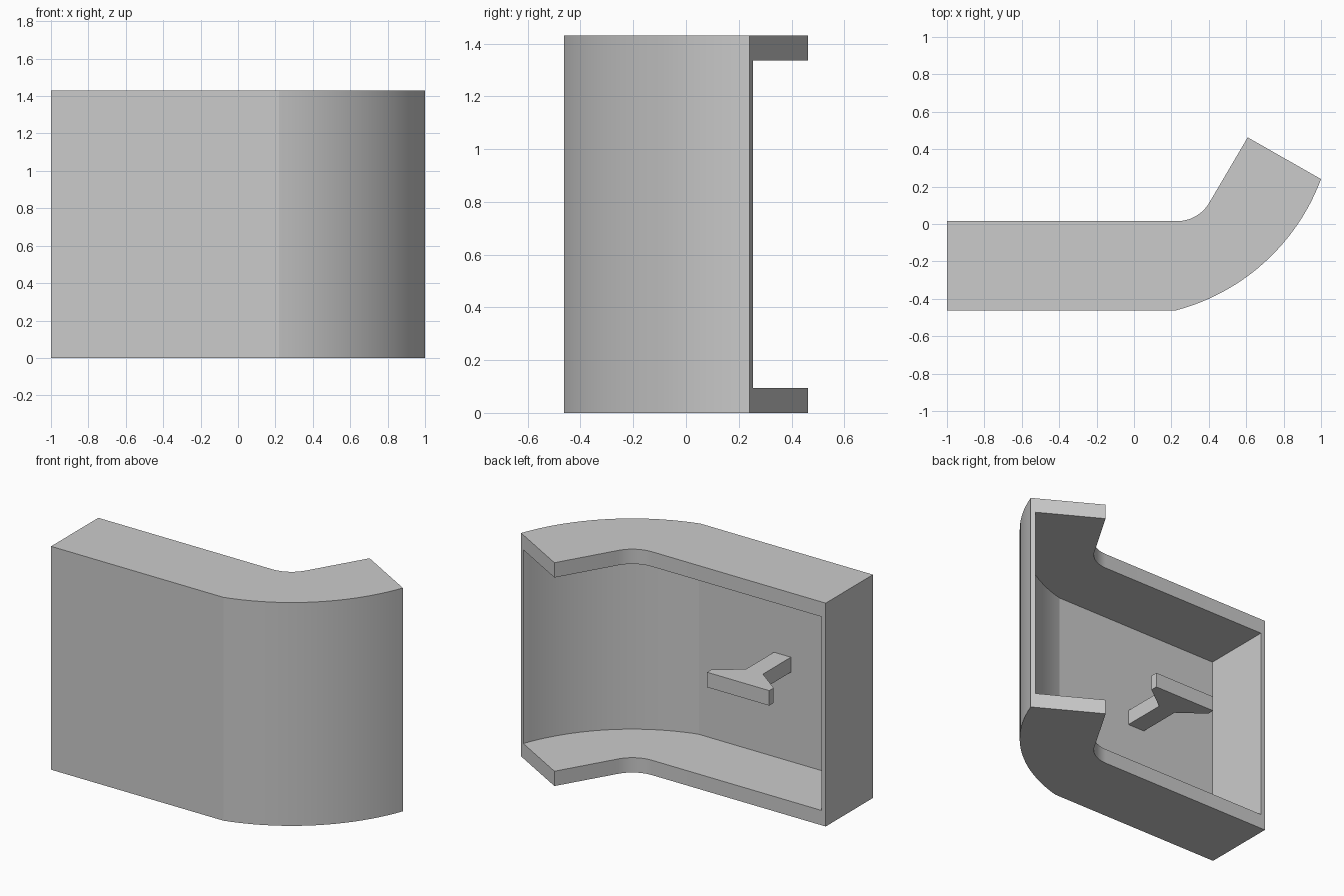
import bpy, bmesh, math
from mathutils import Vector

cube = bpy.data.objects.get("Cube")
if cube:
    bpy.data.objects.remove(cube, do_unlink=True)

HEIGHT, SLAB, WALL = 1.43, 0.095, 0.03

grey = bpy.data.materials.new("light grey")
grey.use_nodes = True
grey.diffuse_color = (0.6, 0.6, 0.6, 1)
grey.node_tree.nodes["Principled BSDF"].inputs["Base Color"].default_value = (0.6, 0.6, 0.6, 1)


def arc(cx, cy, r, a0, a1, n):
    """Points on a circle from angle a0 to a1 in radians."""
    return [(cx + r * math.cos(a0 + (a1 - a0) * i / n),
             cy + r * math.sin(a0 + (a1 - a0) * i / n)) for i in range(n + 1)]


def prism(name, outline, z0, z1):
    """Extrude a plan outline from z0 to z1."""
    bm = bmesh.new()
    face = bm.faces.new([bm.verts.new((x, y, z0)) for x, y in outline])
    top = bmesh.ops.extrude_face_region(bm, geom=[face])["geom"]
    bmesh.ops.translate(bm, vec=(0, 0, z1 - z0),
                        verts=[v for v in top if isinstance(v, bmesh.types.BMVert)])
    bmesh.ops.recalc_face_normals(bm, faces=bm.faces)
    mesh = bpy.data.meshes.new(name)
    bm.to_mesh(mesh)
    bm.free()
    mesh.materials.append(grey)
    obj = bpy.data.objects.new(name, mesh)
    bpy.context.collection.objects.link(obj)
    return obj


# Front bow: circle through both ends of the curved section
start, end = Vector((0.22, -0.463)), Vector((1.0, 0.24))
chord = end - start
half = math.radians(27.5)
radius = chord.length / 2 / math.sin(half)
normal = Vector((-chord.y, chord.x)).normalized()
centre = (start + end) / 2 + normal * radius * math.cos(half)
mid = math.atan2(-normal.y, -normal.x)
outer_bow = arc(*centre, radius, mid - half, mid + half, 24)
inner_bow = arc(*centre, radius - WALL, mid - half, mid + half, 24)

# Solid body with a rounded inner bend
bend = arc(0.23, 0.215, 0.2, math.radians(-30), math.radians(-90), 12)
outline = [(-1, -0.463)] + outer_bow + [(0.608, 0.463)] + bend + [(-1, 0.015)]
body = prism("curved_housing", outline, 0, HEIGHT)

# Hollow the body, leaving the back and the curved end open
ex, ey = inner_bow[-1]
inner_bow[0] = (inner_bow[0][0], -0.463 + WALL)
cavity = [(-1 + WALL, -0.463 + WALL)] + inner_bow + [(ex + 0.1, ey + 0.18), (ex, 1), (-1 + WALL, 1)]
cutter = prism("cavity_cutter", cavity, SLAB, HEIGHT - SLAB)
cutter.hide_render = True
cut = body.modifiers.new("hollow", "BOOLEAN")
cut.operation = "DIFFERENCE"
cut.solver = "EXACT"
cut.object = cutter
bpy.context.view_layer.objects.active = body
body.select_set(True)
bpy.ops.object.modifier_apply(modifier=cut.name)
bpy.data.objects.remove(cutter, do_unlink=True)
bpy.ops.object.shade_smooth_by_angle(angle=math.radians(12))

# Flared bracket standing on the inside of the front wall
side = [(0.06, -0.44), (0.06, -0.15), (0.22, -0.03), (0.22, 0.015)]
plan = side + [(-x, y) for x, y in reversed(side)]
prism("flared_bracket", [(x - 0.38, y) for x, y in plan], 0.667, 0.763)
